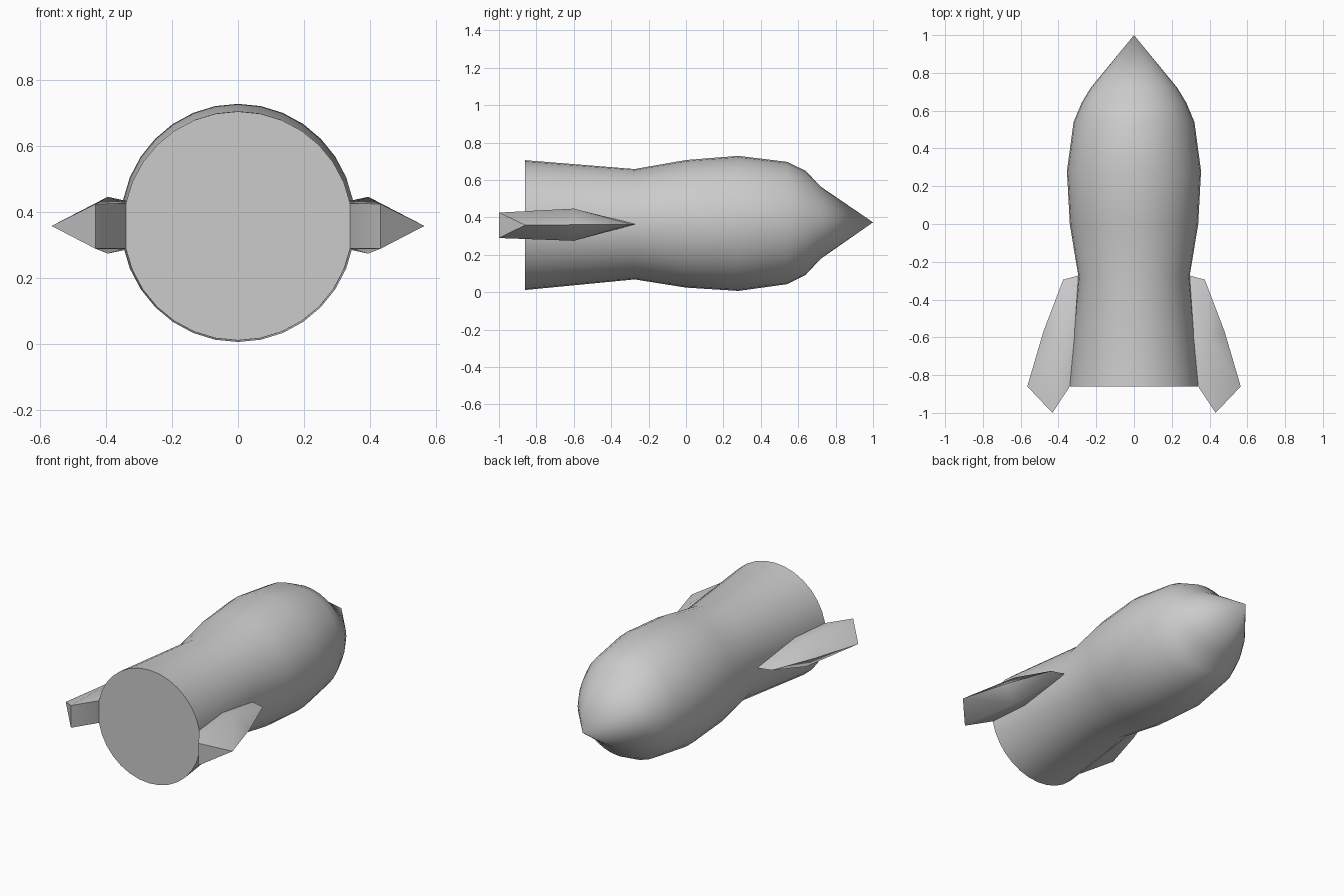
import bpy, bmesh, math

if "Cube" in bpy.data.objects:
    bpy.data.objects.remove(bpy.data.objects["Cube"])

SIDES = 32


def axis_z(y):
    # the whole craft points up very slightly towards the nose
    return 0.3655 + 0.008 * y


def finish(bm, name, angle):
    bmesh.ops.recalc_face_normals(bm, faces=bm.faces[:])
    mesh = bpy.data.meshes.new(name)
    bm.to_mesh(mesh)
    bm.free()
    obj = bpy.data.objects.new(name, mesh)
    bpy.context.collection.objects.link(obj)
    bpy.ops.object.select_all(action='DESELECT')
    obj.select_set(True)
    bpy.context.view_layer.objects.active = obj
    bpy.ops.object.shade_smooth_by_angle(angle=math.radians(angle))
    return obj


# Hull: elliptical rings (y, half width, half height) lofted to a pointed nose
profile = [(-0.86, 0.347, 0.347), (-0.275, 0.295, 0.295), (0.0, 0.34, 0.341),
           (0.28, 0.355, 0.361), (0.54, 0.32, 0.327), (0.64, 0.278, 0.278),
           (0.72, 0.23, 0.193)]
bm = bmesh.new()
rings = []
for y, rx, rz in profile:
    rings.append([bm.verts.new((rx * math.sin(2 * math.pi * i / SIDES), y,
                                axis_z(y) + rz * math.cos(2 * math.pi * i / SIDES)))
                  for i in range(SIDES)])
for a, b in zip(rings, rings[1:]):
    for i in range(SIDES):
        j = (i + 1) % SIDES
        bm.faces.new((a[i], a[j], b[j], b[i]))
nose = bm.verts.new((0, 1.0, axis_z(1.0)))
for i in range(SIDES):
    bm.faces.new((rings[-1][i], rings[-1][(i + 1) % SIDES], nose))
bm.faces.new(rings[0])
finish(bm, "hull", 50)

# Fins: sharp outer edge, thick ridge near the hull, swept tail
mid = {"A": (0.285, -0.27), "B": (0.375, -0.295), "C": (0.48, -0.57), "D": (0.565, -0.86)}
thick = {"E": (0.432, -1.0, 0.068), "F": (0.34, -0.86, 0.068),
         "G": (0.395, -0.6, 0.086), "H": (0.31, -0.6, 0.068)}
skin = ["ABG", "BCG", "CDG", "DEG", "GEFH", "AGH"]


def make_fin(name, side):
    bm = bmesh.new()
    v = {k: bm.verts.new((side * x, y, axis_z(y))) for k, (x, y) in mid.items()}
    up, low = dict(v), dict(v)
    for k, (x, y, h) in thick.items():
        up[k] = bm.verts.new((side * x, y, axis_z(y) + h))
        low[k] = bm.verts.new((side * x, y, axis_z(y) - h))
    for half in (up, low):
        for f in skin:
            bm.faces.new([half[k] for k in f])
    # tail and root faces
    bm.faces.new((v["D"], up["E"], low["E"]))
    bm.faces.new((up["E"], low["E"], low["F"], up["F"]))
    bm.faces.new((up["F"], low["F"], low["H"], up["H"]))
    bm.faces.new((up["H"], low["H"], v["A"]))
    finish(bm, name, 40)


make_fin("fin_right", 1)
make_fin("fin_left", -1)
